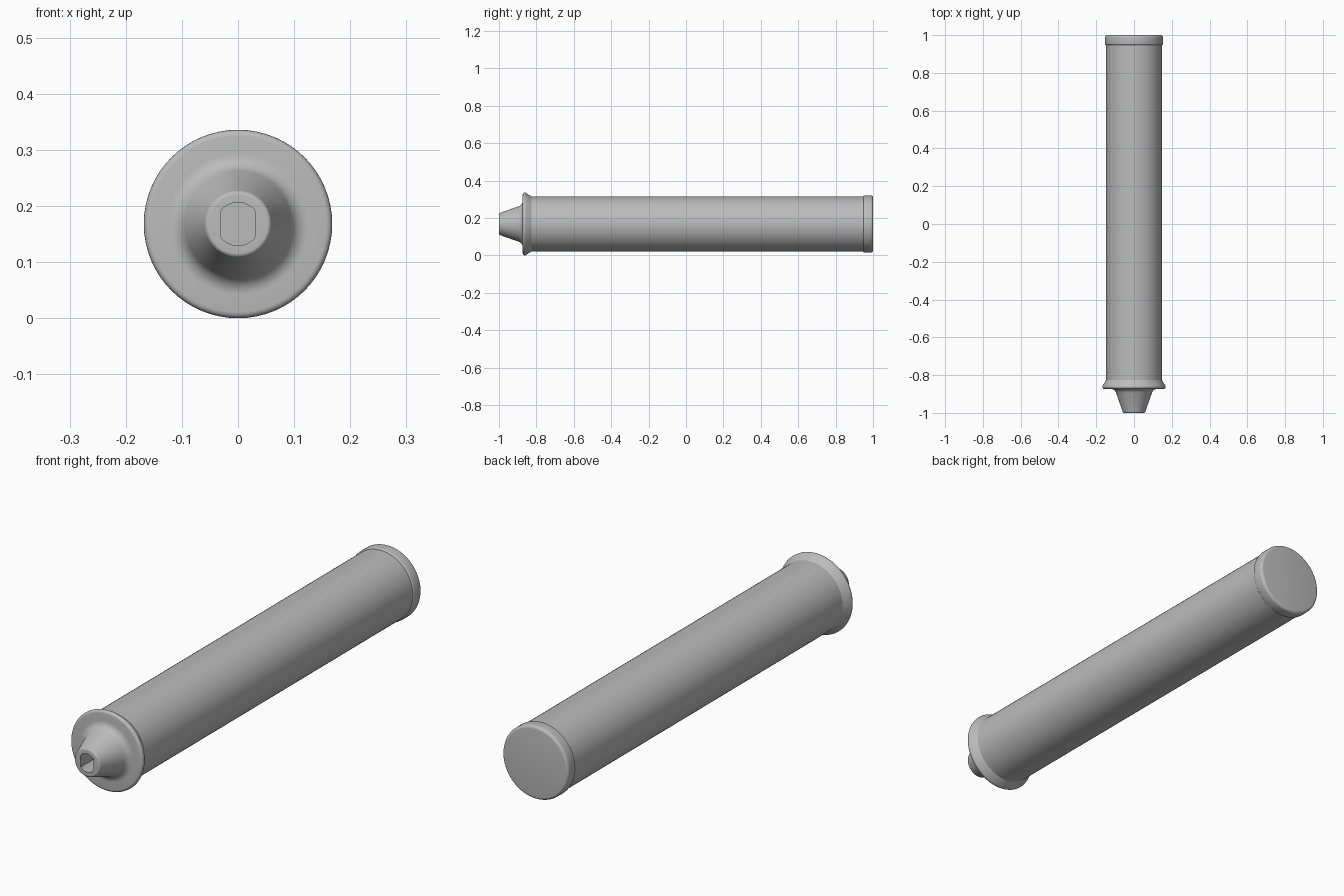
import bpy
import bmesh
from math import cos, sin, pi, radians
from mathutils import Vector

cube = bpy.data.objects.get("Cube")
if cube:
    bpy.data.objects.remove(cube, do_unlink=True)

AXIS_Z = 0.168
SEGMENTS = 64

grey = bpy.data.materials.new("matt grey")
grey.use_nodes = True
GREY = (0.5, 0.5, 0.5, 1)
grey.diffuse_color = GREY
grey.node_tree.nodes["Principled BSDF"].inputs["Base Color"].default_value = GREY


def arc(y, r, size, start, end, steps=5):
    """Rounded profile corner around (y, r); angles in degrees from +y."""
    angles = [radians(start + (end - start) * i / steps) for i in range(steps + 1)]
    return [(y + size * cos(a), r + size * sin(a)) for a in angles]


def lathe(name, profile, flat=None):
    """Spin (y, radius) points round the long axis and close both ends.
    The first `flat[0]` rings are clipped to half width `flat[1]`."""
    bm = bmesh.new()
    rings = []
    for i, (y, r) in enumerate(profile):
        limit = flat[1] if flat and i < flat[0] else r
        ring = []
        for s in range(SEGMENTS):
            a = 2 * pi * s / SEGMENTS
            x = max(-limit, min(limit, r * cos(a)))
            ring.append(bm.verts.new(Vector((x, y, AXIS_Z + r * sin(a)))))
        rings.append(ring)
    for a, b in zip(rings, rings[1:]):
        for s in range(SEGMENTS):
            t = (s + 1) % SEGMENTS
            bm.faces.new((a[s], a[t], b[t], b[s]))
    bm.faces.new(rings[0])
    bm.faces.new(rings[-1])
    bmesh.ops.recalc_face_normals(bm, faces=bm.faces)
    mesh = bpy.data.meshes.new(name)
    bm.to_mesh(mesh)
    bm.free()
    mesh.materials.append(grey)
    obj = bpy.data.objects.new(name, mesh)
    bpy.context.collection.objects.link(obj)
    bpy.ops.object.select_all(action="DESELECT")
    obj.select_set(True)
    bpy.context.view_layer.objects.active = obj
    bpy.ops.object.shade_smooth_by_angle(angle=radians(35))
    return obj


# Main tube
lathe("tube", [(-0.86, 0.148), (0.96, 0.148)])

# Nose with a double-flat socket, flared root and rounded flange
socket = [(-0.90, 0.0385), (-1.0, 0.0385)]
tip = arc(-0.992, 0.052, 0.008, 180, 100)
root = arc(-0.905, 0.126, 0.033, 290, 360)
rim = arc(-0.862, 0.157, 0.011, 180, 60)
lathe("nose_and_flange",
      socket + tip + root + rim + [(-0.836, 0.153), (-0.825, 0.147)],
      flat=(len(socket), 0.03))

# Rear end cap, slightly wider than the tube
lathe("end_cap",
      [(0.948, 0.146)] + arc(0.954, 0.147, 0.006, 180, 90, 3)
      + arc(0.988, 0.141, 0.012, 90, 0))
